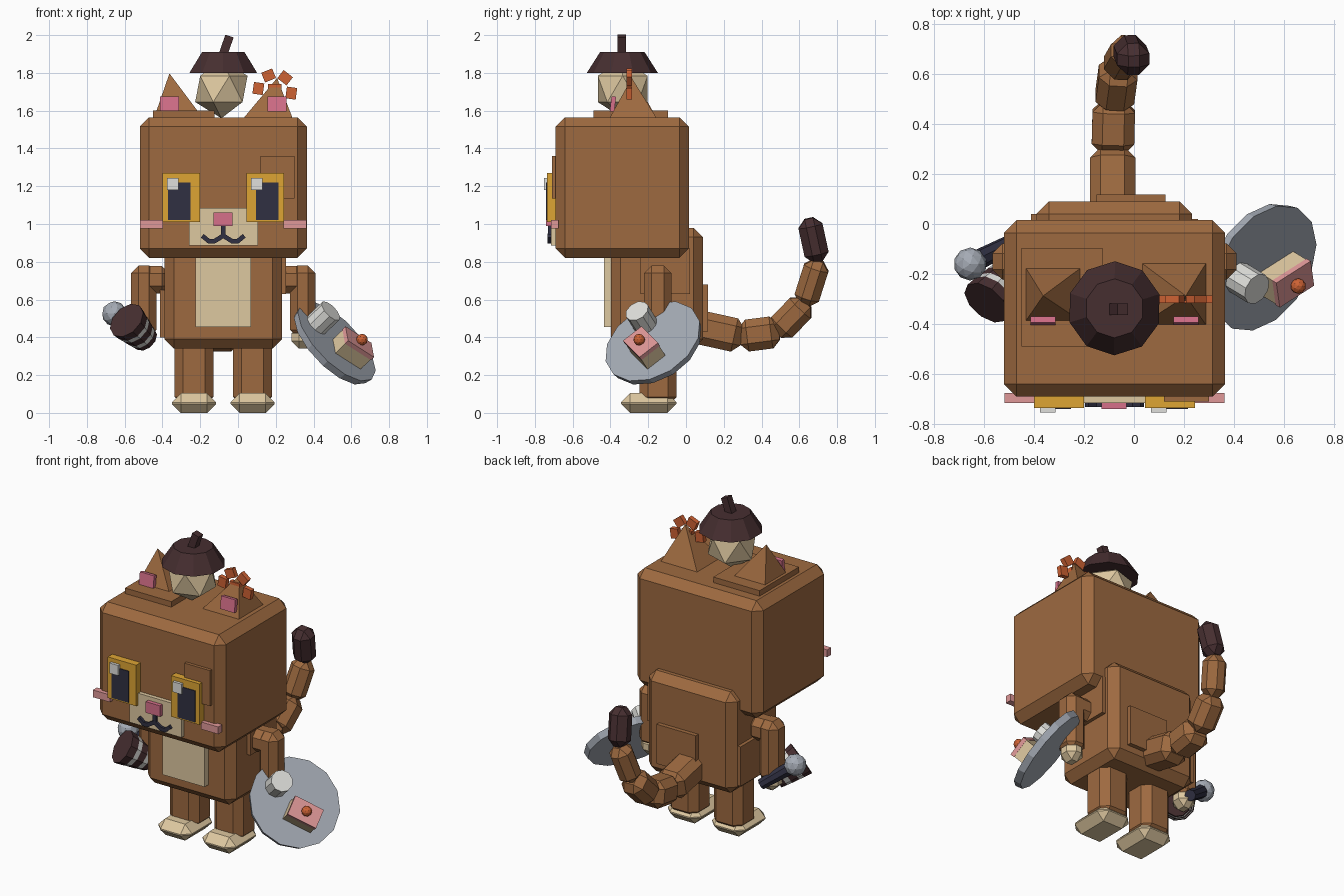
import bpy, bmesh, math
from mathutils import Vector, Matrix

if "Cube" in bpy.data.objects:
    bpy.data.objects.remove(bpy.data.objects["Cube"])


def paint(name, r, g, b):
    lin = [((c / 255 + 0.055) / 1.055) ** 2.4 for c in (r, g, b)] + [1]
    m = bpy.data.materials.new(name)
    m.use_nodes = True
    m.diffuse_color = lin
    m.node_tree.nodes["Principled BSDF"].inputs["Base Color"].default_value = lin
    return m


BROWN = paint("fur brown", 158, 106, 64)
CREAM = paint("cream", 222, 200, 160)
YELLOW = paint("eye yellow", 222, 165, 52)
NAVY = paint("navy", 48, 48, 66)
ROSE = paint("rose pink", 214, 112, 138)
BLUSH = paint("pale pink", 224, 152, 152)
ORANGE = paint("orange", 206, 98, 52)
DARK = paint("dark brown", 70, 46, 48)
GRAY = paint("steel gray", 165, 171, 181)
WHITE = paint("white", 224, 224, 220)


def finish(name, bm, mat, matrix):
    bm.transform(matrix)
    bmesh.ops.recalc_face_normals(bm, faces=bm.faces)
    mesh = bpy.data.meshes.new(name)
    bm.to_mesh(mesh)
    bm.free()
    mesh.materials.append(mat)
    ob = bpy.data.objects.new(name, mesh)
    bpy.context.scene.collection.objects.link(ob)
    return ob


def block(name, center, size, mat, bevel=0.0, rot=Matrix()):
    """Box with optional single-step chamfer."""
    bm = bmesh.new()
    bmesh.ops.create_cube(bm, size=1)
    bm.transform(Matrix.Diagonal((*size, 1)))
    if bevel:
        bmesh.ops.bevel(bm, geom=bm.edges[:], offset=bevel, segments=1, affect='EDGES')
    return finish(name, bm, mat, Matrix.Translation(center) @ rot)


def span(name, x, y, z, mat, bevel=0.0):
    """Box given by its ranges on each axis."""
    ranges = (x, y, z)
    return block(name, [sum(r) / 2 for r in ranges], [r[1] - r[0] for r in ranges], mat, bevel)


def aim(direction, up=(1, 0, 0)):
    """Rotation that points local z along direction, with local x near up."""
    z = Vector(direction).normalized()
    x = Vector(up)
    x = (x - x.dot(z) * z).normalized()
    return Matrix((x, z.cross(x), z)).transposed().to_4x4()


def limb(name, a, b, width, mat, bevel, extra=0.0):
    """Chamfered block running between two points."""
    a, b = Vector(a), Vector(b)
    up = (1, 0, 0) if abs((b - a).normalized().x) < 0.9 else (0, 1, 0)
    return block(name, (a + b) / 2, (width, width, (b - a).length + extra), mat, bevel, aim(b - a, up))


def cone(name, a, b, r1, r2, sides, mat):
    """Faceted cylinder or cone between two points."""
    a, b = Vector(a), Vector(b)
    bm = bmesh.new()
    bmesh.ops.create_cone(bm, cap_ends=True, segments=sides, radius1=r1, radius2=r2, depth=(b - a).length)
    return finish(name, bm, mat, Matrix.Translation((a + b) / 2) @ aim(b - a, (0.3, 0.9, 0.2)))


def ball(name, center, radius, mat, detail=1, stretch=1.0):
    bm = bmesh.new()
    bmesh.ops.create_icosphere(bm, subdivisions=detail, radius=radius)
    return finish(name, bm, mat, Matrix.Translation(center) @ Matrix.Diagonal((1, 1, stretch, 1)))


MID = -0.078  # centre line of the character

# Head and torso
span("head", (-0.52, 0.364), (-0.69, 0.015), (0.82, 1.565), BROWN, 0.05)
span("torso", (-0.39, 0.232), (-0.397, 0.09), (0.34, 0.98), BROWN, 0.05)
span("belly_patch", (-0.225, 0.07), (-0.435, -0.38), (0.455, 0.86), CREAM)
span("back_patch", (-0.15, 0.125), (0.08, 0.117), (0.43, 0.68), BROWN)
span("right_side_patch", (-0.412, -0.38), (-0.2, 0.04), (0.4, 0.65), BROWN)
span("left_side_patch", (0.22, 0.255), (-0.24, 0.02), (0.63, 0.87), BROWN)
span("forehead_patch", (0.12, 0.3), (-0.71, -0.68), (1.135, 1.36), BROWN)
span("ear_patch", (-0.45, -0.125), (-0.49, -0.095), (1.55, 1.6), BROWN)

# Limbs, eyes, cheeks and ears on both sides
for side, s in (("right", -1), ("left", 1)):
    leg_x = MID + s * 0.155
    block(side + "_leg", (leg_x, -0.147, 0.24), (0.206, 0.196, 0.4), BROWN, 0.045)
    block(side + "_foot", (leg_x, -0.197, 0.052), (0.235, 0.295, 0.104), CREAM, 0.048)
    arm_x = MID + s * 0.42
    block(side + "_shoulder", (MID + s * 0.36, -0.15, 0.705), (0.15, 0.14, 0.145), BROWN, 0.04)
    block(side + "_arm", (arm_x, -0.15, 0.59), (0.135, 0.145, 0.38), BROWN, 0.04)
    block(side + "_paw", (arm_x, -0.15, 0.4), (0.12, 0.13, 0.12), CREAM, 0.04)
    eye_x = MID + s * 0.222
    block(side + "_eye", (eye_x, -0.71, 1.14), (0.2, 0.05, 0.26), YELLOW)
    block(side + "_pupil", (eye_x + s * 0.011, -0.72, 1.12), (0.12, 0.04, 0.2), NAVY)
    block(side + "_eye_glint", (eye_x - 0.045, -0.735, 1.212), (0.062, 0.035, 0.065), WHITE)
    block(side + "_blush", (MID + s * 0.38, -0.695, 0.998), (0.12, 0.04, 0.046), BLUSH)
    # Ear: pyramid with a leaning tip
    bm = bmesh.new()
    cx = MID + s * 0.237
    base = [bm.verts.new((cx + dx * 0.13, -0.28 + dy * 0.125, 1.56)) for dx, dy in ((-1, -1), (1, -1), (1, 1), (-1, 1))]
    tip = bm.verts.new((MID + s * 0.285, -0.287, 1.785 - s * 0.012))
    bm.faces.new(base)
    for i in range(4):
        bm.faces.new((base[i], base[(i + 1) % 4], tip))
    finish(side + "_ear", bm, BROWN, Matrix())
    block(side + "_inner_ear", (MID + s * 0.285, -0.387, 1.635), (0.1, 0.024, 0.08), ROSE, 0, Matrix.Rotation(-0.12, 4, 'X'))

# Muzzle, nose and mouth
span("muzzle", (-0.26, 0.105), (-0.715, -0.68), (0.885, 1.085), CREAM)
span("nose", (-0.13, -0.03), (-0.74, -0.7), (0.99, 1.06), ROSE)
span("mouth_middle", (MID - 0.012, MID + 0.012), (-0.73, -0.7), (0.93, 1.0), NAVY)
for side, s in (("right", -1), ("left", 1)):
    path = [(MID, 0.938), (MID + s * 0.045, 0.91), (MID + s * 0.075, 0.908), (MID + s * 0.108, 0.935)]
    for i, (p, q) in enumerate(zip(path, path[1:])):
        limb(f"{side}_mouth_{i}", (p[0], -0.72, p[1]), (q[0], -0.72, q[1]), 0.024, NAVY, 0, 0.008)

# Acorn hat
ball("acorn_nut", (MID - 0.01, -0.335, 1.715), 0.155, CREAM)
cone("acorn_cap", (MID, -0.337, 1.8), (MID, -0.337, 1.91), 0.188, 0.118, 10, DARK)
limb("acorn_stem", (-0.085, -0.34, 1.88), (-0.045, -0.34, 1.995), 0.046, DARK, 0)

# Flower on the left ear
flower = Vector((0.195, -0.3, 1.705))
block("flower_middle", flower, (0.07, 0.03, 0.07), ORANGE)
for i in range(6):
    turn = Matrix.Rotation(math.radians(8 + 60 * i), 4, 'Y')
    block(f"flower_petal_{i}", flower + turn @ Vector((0.088, 0, 0)), (0.055, 0.03, 0.062), ORANGE, 0, turn)

# Tail
tail = [(-0.085, 0.04, 0.46), (-0.085, 0.29, 0.405), (-0.08, 0.485, 0.43),
        (-0.06, 0.63, 0.58), (-0.02, 0.7, 0.8), (0.0, 0.65, 1.03)]
for i, (a, b) in enumerate(zip(tail, tail[1:])):
    limb(f"tail_{i}", a, b, (0.18, 0.17, 0.155, 0.135, 0.13)[i], DARK if i == 4 else BROWN, 0.042, 0.015 if i < 4 else 0)

# Plate with cake and mug in the left paw
out = Vector((0.66, -0.4, 0.635)).normalized()
along = Vector((0.74, 0.47, -0.47))
plate = Vector((0.515, -0.172, 0.372))
cone("plate", plate - out * 0.03, plate + out * 0.012, 0.265, 0.275, 14, GRAY)
cake_top = Vector((0.643, -0.24, 0.375))
frame = aim(out, along)
block("cake", cake_top - out * 0.075, (0.18, 0.12, 0.11), CREAM, 0, frame)
block("cake_icing", cake_top - out * 0.01, (0.185, 0.125, 0.025), BLUSH, 0, frame)
ball("cake_berry", cake_top + out * 0.02, 0.031, ORANGE, 2)
mug = Vector((0.455, -0.238, 0.505))
cone("mug", mug - out * 0.075, mug + out * 0.055, 0.066, 0.066, 10, WHITE)

# Striped cup in the right paw
down = Vector((0.5, 0.6, -0.5)).normalized()
rim = Vector((-0.59, -0.315, 0.49))
start, radius = 0.0, 0.105
for i, (depth, mat) in enumerate(((0.05, DARK), (0.03, WHITE), (0.045, DARK), (0.03, WHITE), (0.035, DARK))):
    end = start + depth
    cone(f"cup_band_{i}", rim + down * start, rim + down * end, radius, radius - 0.007, 10, mat)
    start, radius = end, radius - 0.007

# Microphone in the right paw
cone("microphone_handle", (-0.48, -0.07, 0.39), (-0.635, -0.15, 0.51), 0.034, 0.042, 8, NAVY)
ball("microphone_head", (-0.655, -0.16, 0.525), 0.066, GRAY, 2)
